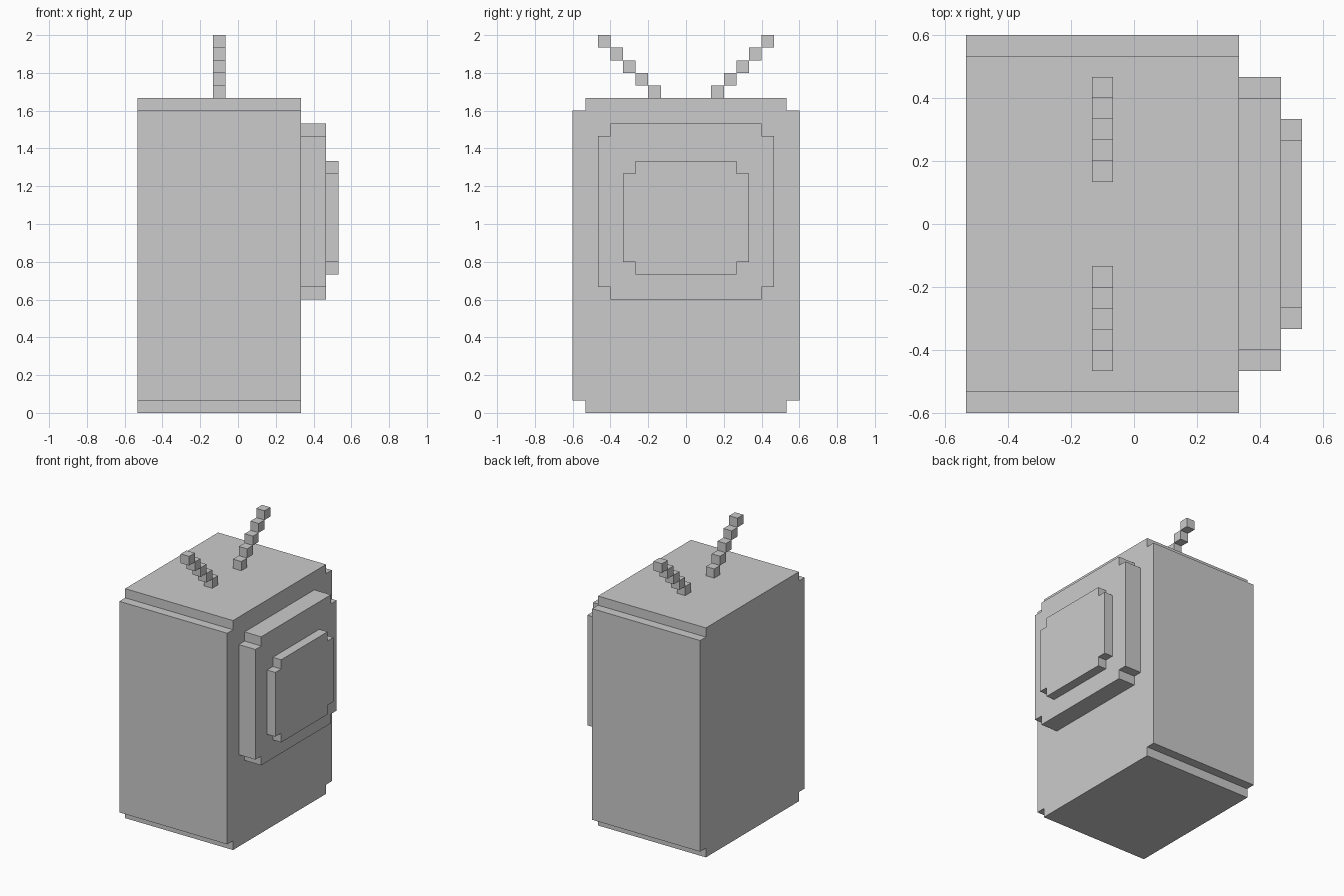
import bpy, bmesh
from mathutils import Matrix, Vector

if "Cube" in bpy.data.objects:
    bpy.data.objects.remove(bpy.data.objects["Cube"])

U = 1 / 15  # one voxel


def finish(name, bm):
    bmesh.ops.recalc_face_normals(bm, faces=bm.faces)
    mesh = bpy.data.meshes.new(name)
    bm.to_mesh(mesh)
    bm.free()
    obj = bpy.data.objects.new(name, mesh)
    bpy.context.collection.objects.link(obj)
    return obj


def notched_block(name, x0, x1, half_y, z0, z1):
    """Rectangle in YZ with one-voxel corner notches, extruded along X."""
    h = half_y
    profile = [(-h + 1, z0), (h - 1, z0), (h - 1, z0 + 1), (h, z0 + 1),
               (h, z1 - 1), (h - 1, z1 - 1), (h - 1, z1), (-h + 1, z1),
               (-h + 1, z1 - 1), (-h, z1 - 1), (-h, z0 + 1), (-h + 1, z0 + 1)]
    bm = bmesh.new()
    face = bm.faces.new([bm.verts.new((x0 * U, y * U, z * U)) for y, z in profile])
    ext = bmesh.ops.extrude_face_region(bm, geom=[face])
    verts = [v for v in ext["geom"] if isinstance(v, bmesh.types.BMVert)]
    bmesh.ops.translate(bm, verts=verts, vec=((x1 - x0) * U, 0, 0))
    return finish(name, bm)


def antenna(name, side):
    """Stair of five voxels leaning outwards."""
    bm = bmesh.new()
    for i in range(5):
        centre = Vector((-1.5, side * (2.5 + i), 25.5 + i)) * U
        bmesh.ops.create_cube(bm, size=U, matrix=Matrix.Translation(centre))
    return finish(name, bm)


# Cabinet, screen frame and raised screen
notched_block("cabinet", -8, 5, 9, 0, 25)
notched_block("screen_frame", 5, 7, 7, 9, 23)
notched_block("screen", 7, 8, 5, 11, 20)

# Pair of antennas
antenna("antenna_left", -1)
antenna("antenna_right", 1)
